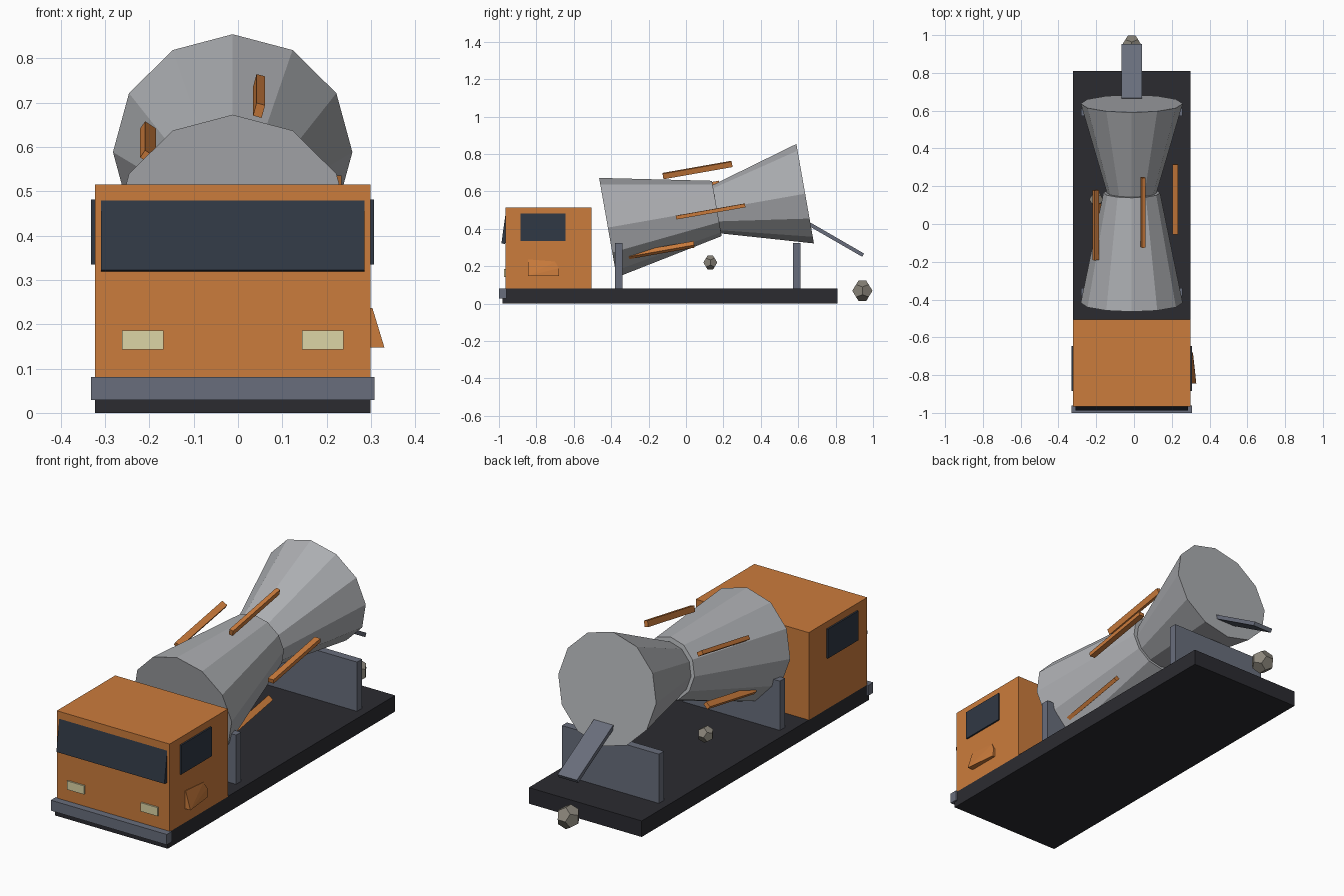
import bpy, bmesh, itertools
from math import radians, sqrt
from mathutils import Matrix, Vector

if "Cube" in bpy.data.objects:
    bpy.data.objects.remove(bpy.data.objects["Cube"])

X0 = -0.012            # truck centre line
TILT = radians(10)     # drum axis slope


def material(name, r, g, b):
    m = bpy.data.materials.new(name)
    m.diffuse_color = (r, g, b, 1)
    m.use_nodes = True
    m.node_tree.nodes["Principled BSDF"].inputs["Base Color"].default_value = m.diffuse_color
    return m


ORANGE = material("orange_paint", 0.60, 0.20, 0.045)
DARK = material("dark_frame", 0.024, 0.024, 0.03)
STEEL = material("blue_steel", 0.14, 0.155, 0.20)
GLASS = material("dark_glass", 0.03, 0.04, 0.058)
LAMP = material("pale_lamp", 0.72, 0.66, 0.38)
DRUM = material("drum_grey", 0.42, 0.43, 0.45)
STONE = material("stone", 0.26, 0.24, 0.20)


def finish(name, bm, mat, matrix=Matrix()):
    me = bpy.data.meshes.new(name)
    bmesh.ops.recalc_face_normals(bm, faces=bm.faces)
    bm.to_mesh(me)
    bm.free()
    me.materials.append(mat)
    ob = bpy.data.objects.new(name, me)
    ob.matrix_world = matrix
    bpy.context.collection.objects.link(ob)
    return ob


def box(name, size, centre, mat, rot=Matrix()):
    bm = bmesh.new()
    bmesh.ops.create_cube(bm, size=1)
    bmesh.ops.scale(bm, vec=size, verts=bm.verts)
    return finish(name, bm, mat, Matrix.Translation(centre) @ rot)


def hull(name, points, mat, matrix=Matrix()):
    bm = bmesh.new()
    for p in points:
        bm.verts.new(p)
    bmesh.ops.convex_hull(bm, input=bm.verts)
    bmesh.ops.dissolve_limit(bm, angle_limit=0.02, verts=bm.verts, edges=bm.edges)
    return finish(name, bm, mat, matrix)


def axis_point(y):
    # point on the drum axis at a given y
    return Vector((X0, y, 0.409 + (y + 0.418) * 0.177 / 1.055))


def drum_cone(name, y1, y2, r1, r2):
    a, b = axis_point(y1), axis_point(y2)
    bm = bmesh.new()
    bmesh.ops.create_cone(bm, cap_ends=True, segments=12,
                          radius1=r1, radius2=r2, depth=(b - a).length)
    m = Matrix.Translation((a + b) / 2) @ Matrix.Rotation(TILT - radians(90), 4, 'X')
    return finish(name, bm, DRUM, m)


def rock(name, centre, r):
    phi = (1 + sqrt(5)) / 2
    pts = [Vector(p) for p in itertools.product((-1, 1), repeat=3)]
    for s, t in itertools.product((-1, 1), repeat=2):
        a, b = s / phi, t * phi
        pts += [Vector((0, a, b)), Vector((a, b, 0)), Vector((b, 0, a))]
    hull(name, [p * r / sqrt(3) for p in pts], STONE, Matrix.Translation(centre))


# Chassis, bumper and cab
box("chassis", (0.622, 1.79, 0.08), (X0, -0.085, 0.04), DARK)
box("bumper", (0.639, 0.04, 0.052), (X0, -0.98, 0.055), STEEL)
box("cab", (0.622, 0.46, 0.437), (X0, -0.735, 0.297), ORANGE)
box("windscreen", (0.595, 0.02, 0.16), (X0, -0.966, 0.40), GLASS,
    Matrix.Rotation(radians(-8), 4, 'X'))
for side, s in (("left", -1), ("right", 1)):
    box(side + "_window", (0.02, 0.24, 0.146), (X0 + s * 0.309, -0.765, 0.408), GLASS)
    box(side + "_headlight", (0.093, 0.02, 0.043), (X0 + s * 0.203, -0.963, 0.164), LAMP)

# Tilted flap on the right of the cab
outer = [(0.303, -0.845, 0.237), (0.300, -0.70, 0.225), (0.307, -0.68, 0.19),
         (0.312, -0.68, 0.148), (0.330, -0.845, 0.148)]
hull("cab_flap", outer + [(0.285, y, z) for x, y, z in outer], ORANGE)

# Drum: two cones meeting at the neck
drum_cone("drum_front", -0.418, 0.165, 0.27, 0.15)
drum_cone("drum_rear", 0.16, 0.6375, 0.13, 0.27)

# Mixing fins spiralling round the drum: (angle from top, y of axis point)
for i, (ang, y) in enumerate([(137, -0.17), (-129, -0.10), (-56, 0.017), (15, 0.10), (92, 0.13)]):
    rot = Matrix.Rotation(TILT, 4, 'X') @ Matrix.Rotation(radians(ang), 4, 'Y')
    box(f"fin_{i + 1}", (0.02, 0.375, 0.03), axis_point(y) + rot @ Vector((0, 0, 0.23)), ORANGE, rot)

# Drum supports
for name, y in (("front_support", -0.36), ("rear_support", 0.592)):
    box(name, (0.535, 0.04, 0.25), (X0, y, 0.20), STEEL)

# Discharge chute
box("chute", (0.107, 0.33, 0.02), (X0, 0.804, 0.342), STEEL,
    Matrix.Rotation(radians(-30), 4, 'X'))

# Loose stones
rock("stone_behind", (X0, 0.943, 0.069), 0.058)
rock("stone_beside_drum", (-0.20, 0.13, 0.22), 0.04)
